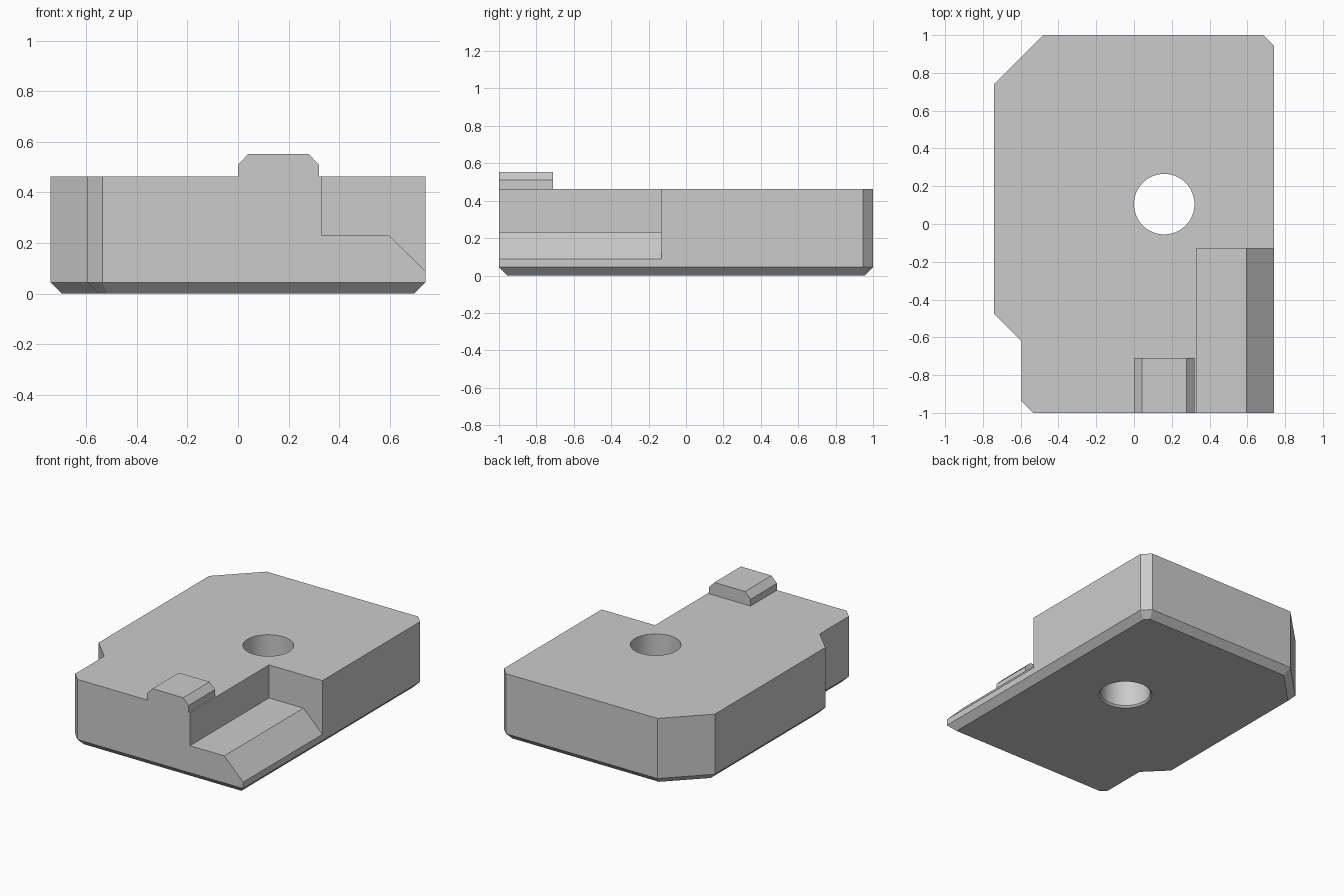
import bpy
import bmesh
import math
from mathutils import Vector
from mathutils.geometry import intersect_line_line

cube = bpy.data.objects.get("Cube")
if cube:
    bpy.data.objects.remove(cube, do_unlink=True)

grey = bpy.data.materials.new("plain_grey")
grey.use_nodes = True
COLOUR = (0.6, 0.6, 0.6, 1)
grey.diffuse_color = COLOUR
grey.node_tree.nodes["Principled BSDF"].inputs["Base Color"].default_value = COLOUR

TOP = 0.463
CHAMFER = 0.045


def loft(name, rings):
    """Closed solid through a stack of matching rings."""
    bm = bmesh.new()
    loops = [[bm.verts.new(p) for p in ring] for ring in rings]
    n = len(loops[0])
    for a, b in zip(loops, loops[1:]):
        for i in range(n):
            j = (i + 1) % n
            bm.faces.new((a[i], a[j], b[j], b[i]))
    bm.faces.new(loops[0][::-1])
    bm.faces.new(loops[-1])
    bmesh.ops.recalc_face_normals(bm, faces=bm.faces)
    mesh = bpy.data.meshes.new(name)
    bm.to_mesh(mesh)
    bm.free()
    mesh.materials.append(grey)
    obj = bpy.data.objects.new(name, mesh)
    bpy.context.collection.objects.link(obj)
    return obj


def prism_along_y(name, profile, y0, y1):
    return loft(name, [[(x, y, z) for x, z in profile] for y in (y0, y1)])


def inset(points, d):
    """Parallel inward offset of a counter-clockwise outline."""
    pts = [Vector((x, y, 0)) for x, y in points]
    edges = []
    for i, p in enumerate(pts):
        q = pts[(i + 1) % len(pts)]
        t = (q - p).normalized()
        shift = Vector((-t.y, t.x, 0)) * d
        edges.append((p + shift, q + shift))
    return [intersect_line_line(*edges[i - 1], *edges[i])[0].xy for i in range(len(edges))]


def combine(target, other, operation):
    mod = target.modifiers.new(operation.title(), 'BOOLEAN')
    mod.operation = operation
    mod.solver = 'EXACT'
    mod.object = other
    bpy.context.view_layer.objects.active = target
    bpy.ops.object.modifier_apply(modifier=mod.name)
    bpy.data.objects.remove(other, do_unlink=True)


# Main block with cut corners, side notch and chamfered underside
outline = [(-0.535, -1), (0.74, -1), (0.74, 0.945), (0.685, 1), (-0.48, 1),
           (-0.74, 0.74), (-0.74, -0.475), (-0.595, -0.62), (-0.595, -0.94)]
block = loft("main_block", [
    [(x, y, 0) for x, y in inset(outline, CHAMFER)],
    [(x, y, CHAMFER) for x, y in outline],
    [(x, y, TOP) for x, y in outline]])

# Stepped corner pocket with a sloping outer edge
pocket = prism_along_y("pocket_cutter", [
    (0.33, 0.6), (0.33, 0.233), (0.595, 0.233), (0.83, 0), (0.83, 0.6)], -1.1, -0.13)
combine(block, pocket, 'DIFFERENCE')

# Round through hole, slightly flared at the bottom
SIDES = 64
hole = loft("hole_cutter", [
    [(0.16 + r * math.cos(a), 0.105 + r * math.sin(a), z)
     for a in (math.tau * i / SIDES for i in range(SIDES))]
    for r, z in ((0.18, -0.01), (0.16, 0.012), (0.16, 0.6))])
combine(block, hole, 'DIFFERENCE')

# Raised front tab with chamfered long edges
tab = prism_along_y("front_tab", [
    (0, 0.4), (0, 0.51), (0.042, 0.553), (0.278, 0.553), (0.32, 0.51), (0.32, 0.4)], -1, -0.71)
combine(block, tab, 'UNION')

# Smooth only the hole wall
bpy.ops.object.select_all(action='DESELECT')
block.select_set(True)
bpy.context.view_layer.objects.active = block
bpy.ops.object.shade_smooth_by_angle(angle=math.radians(20))
